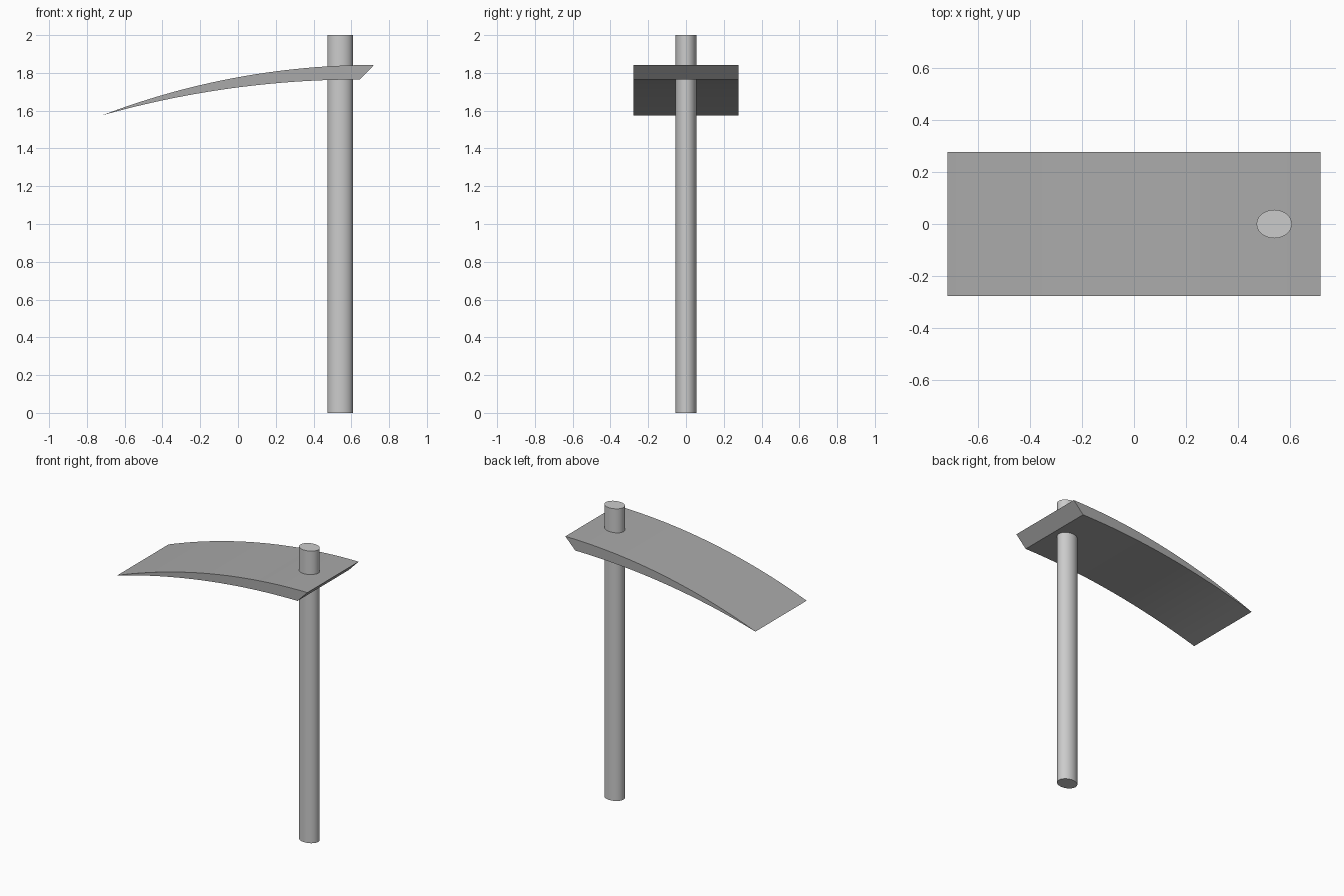
import bpy, bmesh, math

if "Cube" in bpy.data.objects:
    bpy.data.objects.remove(bpy.data.objects["Cube"])

# Handle: slightly oval shaft
bpy.ops.mesh.primitive_cylinder_add(vertices=48, radius=1, depth=2, location=(0.541, 0, 1))
handle = bpy.context.object
handle.name = "handle"
handle.scale = (0.068, 0.055, 1)
bpy.ops.object.transform_apply(location=False, rotation=False, scale=True)
bpy.ops.object.shade_smooth_by_angle(angle=math.radians(30))


def arc(x_end, z_end, x_tip, z_tip, n):
    """Circular arc, level at its right end, falling to the tip."""
    dx, dz = x_end - x_tip, z_end - z_tip
    r = (dx * dx + dz * dz) / (2 * dz)
    a = math.asin(dx / r)
    return [(x_end - r * math.sin(a * i / n), z_end - r + r * math.cos(a * i / n))
            for i in range(n + 1)]


# Blade: side profile between two arcs, extruded across the width
tip = (-0.72, 1.575)
top = arc(0.72, 1.842, *tip, 24)
bottom = arc(0.645, 1.765, *tip, 24)
profile = top + bottom[-2::-1]
half_width = 0.277

bm = bmesh.new()
side = bm.faces.new([bm.verts.new((x, -half_width, z)) for x, z in profile])
ext = bmesh.ops.extrude_face_region(bm, geom=[side], use_keep_orig=True)
moved = [g for g in ext["geom"] if isinstance(g, bmesh.types.BMVert)]
bmesh.ops.translate(bm, verts=moved, vec=(0, 2 * half_width, 0))
bmesh.ops.recalc_face_normals(bm, faces=bm.faces)
mesh = bpy.data.meshes.new("blade")
bm.to_mesh(mesh)
bm.free()
blade = bpy.data.objects.new("blade", mesh)
bpy.context.collection.objects.link(blade)
bpy.ops.object.select_all(action='DESELECT')
blade.select_set(True)
bpy.context.view_layer.objects.active = blade
bpy.ops.object.shade_smooth_by_angle(angle=math.radians(5))

# Blade colour: darker grey than the handle
metal = bpy.data.materials.new("dark_metal")
metal.diffuse_color = (0.4, 0.4, 0.4, 1)
metal.use_nodes = True
metal.node_tree.nodes["Principled BSDF"].inputs["Base Color"].default_value = metal.diffuse_color
mesh.materials.append(metal)
